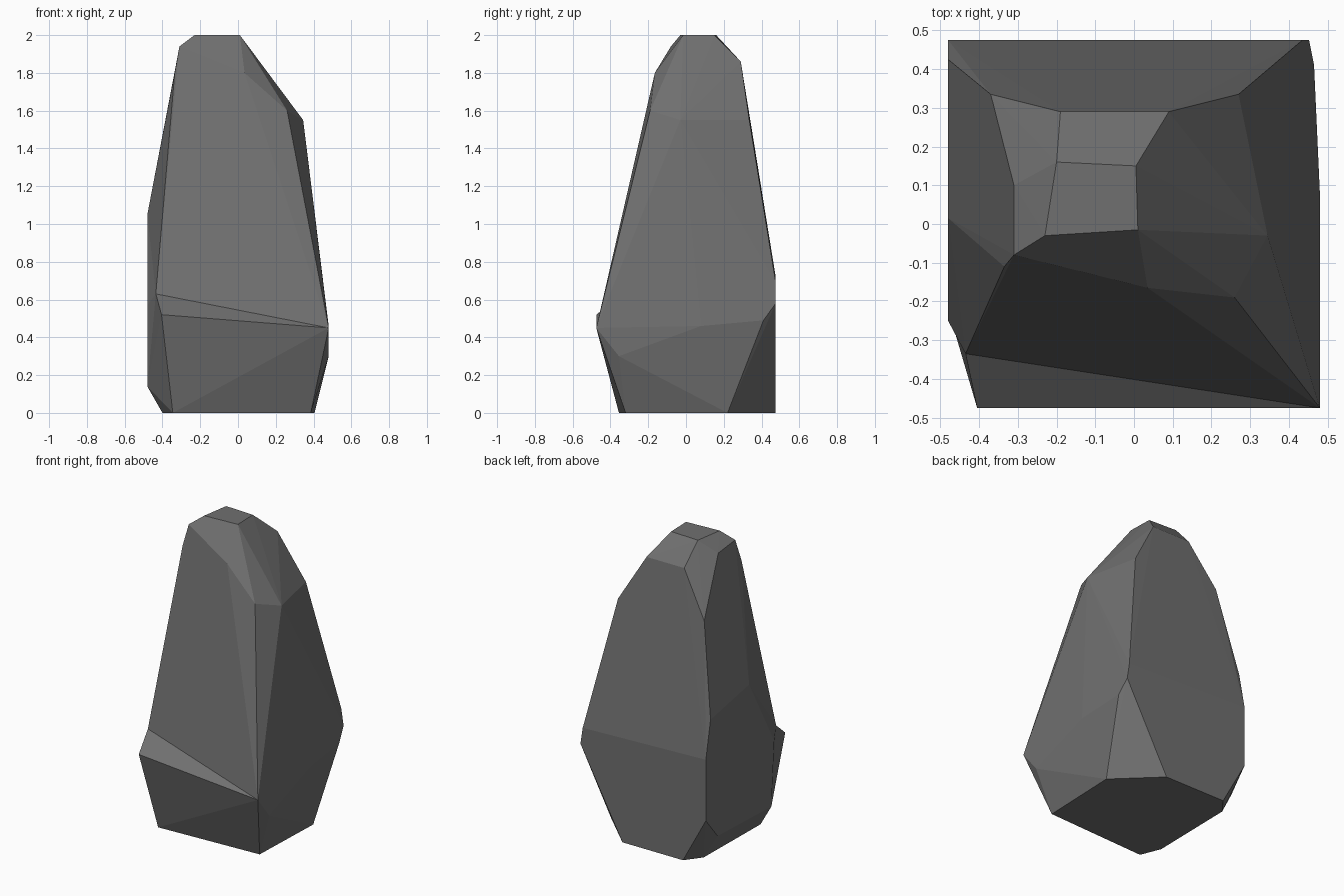
import bpy, bmesh
from mathutils import Vector

if "Cube" in bpy.data.objects:
    bpy.data.objects.remove(bpy.data.objects["Cube"])

# Corner points of the chiselled boulder, in tiers from the ground to the top
TIERS = [
    # ground outline
    (-.345, -.355, 0), (.385, -.32, 0), (.405, .22, 0), (.14, .475, 0),
    (-.31, .475, 0), (-.39, .37, 0), (-.40, -.22, 0),
    # lower belly
    (-.48, -.22, .14), (-.48, .35, .16), (-.48, .475, .31), (.48, -.355, .30),
    # widest belt
    (-.405, -.475, .52), (.48, -.475, .45), (.48, .08, .46), (.465, .41, .49),
    (.452, .475, .58), (.435, .475, .69), (-.48, .475, .72), (-.48, -.25, .57),
    # shoulders
    (-.48, .425, .97), (-.48, .015, 1.05), (-.37, .335, 1.57), (.27, .335, 1.55),
    (.345, -.03, 1.55), (.26, -.19, 1.60), (.035, -.165, 1.80), (-.335, -.11, 1.80),
    # crown
    (-.19, .29, 1.86), (.09, .29, 1.86), (-.31, .10, 1.92), (-.31, -.08, 1.94),
    (-.23, -.03, 2), (.01, -.015, 2), (.005, .15, 2), (-.20, .16, 2),
]
LEDGE_OUT = (-.435, -.465, .63)   # ledge corner before it is pushed in
LEDGE_IN_Y = -.335

# Faceted hull
bm = bmesh.new()
for p in TIERS:
    bm.verts.new(p)
ledge = bm.verts.new(LEDGE_OUT)
res = bmesh.ops.convex_hull(bm, input=bm.verts[:])
loose = [v for v in bm.verts if not v.link_faces]
bmesh.ops.delete(bm, geom=loose, context='VERTS')

# Push the corner in to carve the front ledge
corner = min(bm.verts, key=lambda v: (v.co - Vector(LEDGE_OUT)).length)
corner.co.y = LEDGE_IN_Y

bmesh.ops.recalc_face_normals(bm, faces=bm.faces[:])
mesh = bpy.data.meshes.new("boulder")
bm.to_mesh(mesh)
bm.free()

# Stone colour
stone = bpy.data.materials.new("dark grey stone")
stone.diffuse_color = (.16, .16, .16, 1)
stone.use_nodes = True
stone.node_tree.nodes["Principled BSDF"].inputs["Base Color"].default_value = stone.diffuse_color
mesh.materials.append(stone)

boulder = bpy.data.objects.new("boulder", mesh)
bpy.context.collection.objects.link(boulder)
